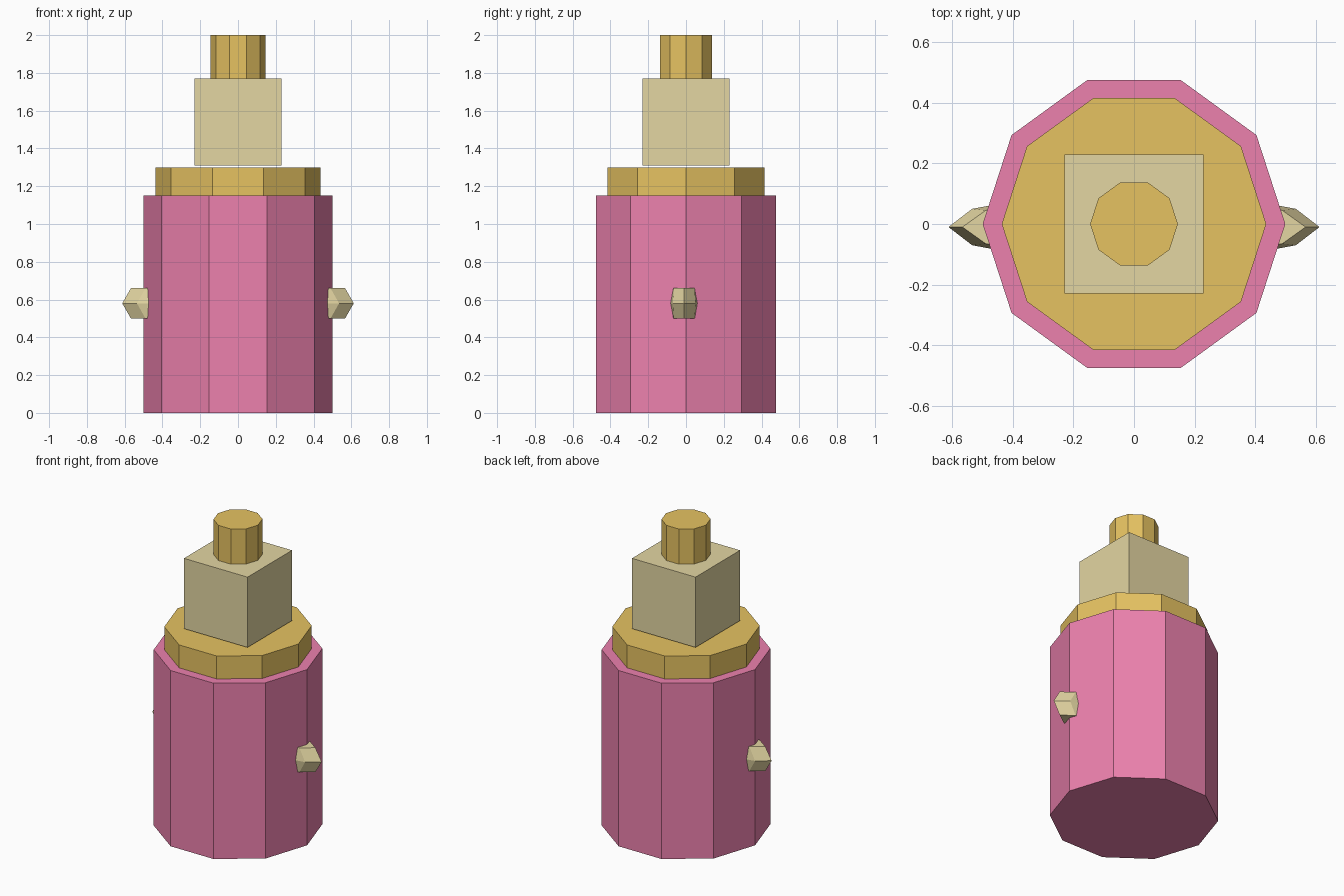
import bpy, bmesh, math

if "Cube" in bpy.data.objects:
    bpy.data.objects.remove(bpy.data.objects["Cube"])


def material(name, rgb):
    m = bpy.data.materials.new(name)
    m.diffuse_color = (*rgb, 1)
    m.use_nodes = True
    m.node_tree.nodes["Principled BSDF"].inputs["Base Color"].default_value = m.diffuse_color
    return m


PINK = material("pink", (0.84, 0.22, 0.42))
GOLD = material("gold", (0.79, 0.54, 0.12))
CREAM = material("cream", (0.77, 0.67, 0.36))


def loft(name, rings, mat):
    """Flat-shaded solid through equal-length rings of 3D points."""
    bm = bmesh.new()
    rows = [[bm.verts.new(p) for p in ring] for ring in rings]
    n = len(rows[0])
    for a, b in zip(rows, rows[1:]):
        for i in range(n):
            j = (i + 1) % n
            bm.faces.new((a[i], a[j], b[j], b[i]))
    bm.faces.new(rows[0][::-1])
    bm.faces.new(rows[-1])
    bmesh.ops.recalc_face_normals(bm, faces=bm.faces)
    mesh = bpy.data.meshes.new(name)
    bm.to_mesh(mesh)
    bm.free()
    mesh.materials.append(mat)
    obj = bpy.data.objects.new(name, mesh)
    bpy.context.collection.objects.link(obj)
    return obj


def prism(name, sides, radius, z0, z1, mat, turn=0.0):
    angles = [turn + math.tau * i / sides for i in range(sides)]
    loft(name, [[(radius * math.cos(a), radius * math.sin(a), z) for a in angles]
                for z in (z0, z1)], mat)


# Stacked body, collar, square neck and cap
prism("body", 10, 0.50, 0.0, 1.15, PINK)
prism("collar", 10, 0.437, 1.15, 1.30, GOLD)
prism("neck_block", 4, 0.23 * math.sqrt(2), 1.31, 1.77, CREAM, math.pi / 4)
prism("cap", 10, 0.145, 1.77, 2.0, GOLD)

# Faceted side knobs, pointed outward and partly sunk into the body
WIDE = [(0.613, 0), (0.535, 0.06), (0.44, 0.078), (0.44, -0.078), (0.535, -0.06)]
NARROW = [(0.567, 0), (0.49, 0.055), (0.44, 0.063), (0.44, -0.063), (0.49, -0.055)]
for side, label in ((-1, "left"), (1, "right")):
    loft(label + "_knob", [[(side * x, y - 0.01, z) for x, y in outline]
                           for outline, z in ((NARROW, 0.50), (WIDE, 0.58), (NARROW, 0.66))], CREAM)
